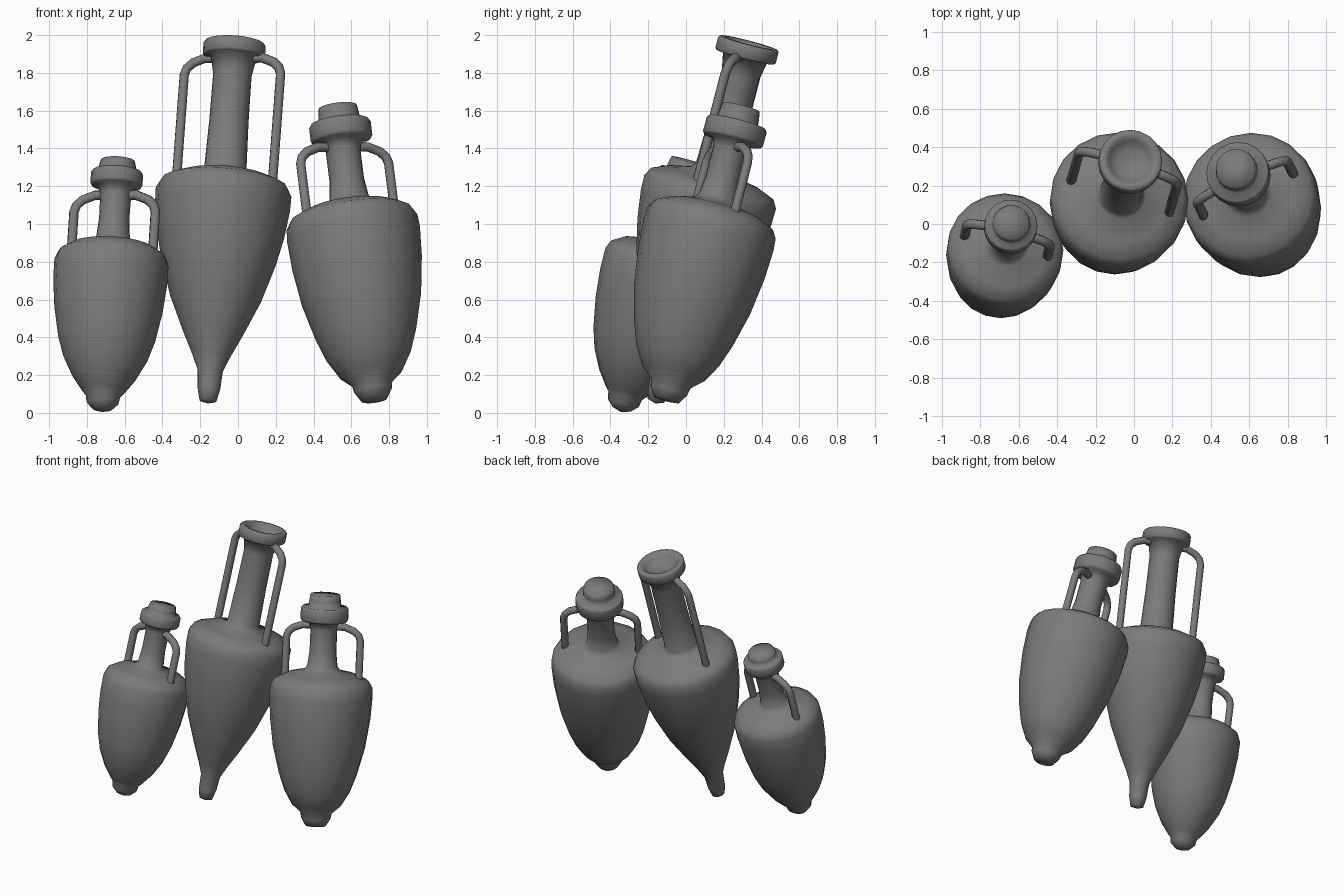
import bpy, bmesh, math
from mathutils import Vector, Matrix

cube = bpy.data.objects.get("Cube")
if cube:
    bpy.data.objects.remove(cube)

SIDES = 20

clay = bpy.data.materials.new("grey_clay")
clay.use_nodes = True
GREY = (0.2, 0.2, 0.2, 1)
clay.diffuse_color = GREY
clay.node_tree.nodes["Principled BSDF"].inputs["Base Color"].default_value = GREY


def placement(base, top):
    """Frame standing at base with local z leaning towards top."""
    lean = Vector((0, 0, 1)).rotation_difference(Vector(top) - Vector(base))
    return Matrix.Translation(base) @ lean.to_matrix().to_4x4()


def lathe(name, profile, frame):
    """Turn a (radius, height) profile around the local z axis."""
    bm = bmesh.new()
    verts = [bm.verts.new((r, 0, h)) for r, h in profile]
    edges = [bm.edges.new(pair) for pair in zip(verts, verts[1:])]
    bmesh.ops.spin(bm, geom=verts + edges, axis=(0, 0, 1), cent=(0, 0, 0),
                   angle=2 * math.pi, steps=SIDES, use_merge=True)
    bmesh.ops.remove_doubles(bm, verts=bm.verts, dist=0.0005)
    bmesh.ops.recalc_face_normals(bm, faces=bm.faces)
    for f in bm.faces:
        f.smooth = True
    mesh = bpy.data.meshes.new(name)
    bm.to_mesh(mesh)
    bm.free()
    mesh.materials.append(clay)
    obj = bpy.data.objects.new(name, mesh)
    obj.matrix_world = frame
    bpy.context.collection.objects.link(obj)


def handle(name, frame, angle, reach, foot, top, neck):
    """Bent tube rising from the shoulder and turning in to the neck."""
    path = [(reach, foot), (reach, top - 0.09), (reach - 0.012, top - 0.055),
            (reach - 0.045, top - 0.025), (reach - 0.11, top), (neck, top)]
    curve = bpy.data.curves.new(name, "CURVE")
    curve.dimensions = "3D"
    curve.bevel_depth = 0.026
    curve.bevel_resolution = 2
    curve.use_fill_caps = True
    line = curve.splines.new("POLY")
    line.points.add(len(path) - 1)
    for p, (x, z) in zip(line.points, path):
        p.co = (x, 0, z, 1)
    line.use_smooth = True
    curve.materials.append(clay)
    obj = bpy.data.objects.new(name, curve)
    obj.matrix_world = frame @ Matrix.Rotation(math.radians(angle), 4, "Z")
    bpy.context.collection.objects.link(obj)


def jar(name, base, top, profile, angle, reach, foot, handle_top, neck):
    frame = placement(base, top)
    lathe(name + "_body", profile, frame)
    handle(name + "_left_handle", frame, angle, reach, foot, handle_top, neck)
    handle(name + "_right_handle", frame, angle + 180, reach, foot, handle_top, neck)


# Small stoppered jar
jar("small_jar", (-0.72, -0.345, 0.005), (-0.635, 0.015, 1.35),
    [(0, 0), (0.05, 0.015), (0.085, 0.05), (0.092, 0.09), (0.115, 0.115),
     (0.17, 0.19), (0.222, 0.29), (0.257, 0.4), (0.287, 0.56), (0.302, 0.71),
     (0.303, 0.82), (0.285, 0.865), (0.22, 0.905), (0.12, 0.925), (0.09, 0.95),
     (0.08, 1.06), (0.082, 1.19), (0.095, 1.235), (0.132, 1.24), (0.138, 1.25),
     (0.138, 1.31), (0.13, 1.32), (0.102, 1.32), (0.098, 1.35), (0.09, 1.38),
     (0, 1.385)],
    -14, 0.222, 0.85, 1.19, 0.06)

# Tall open jar with a dished mouth
jar("tall_jar", (-0.16, -0.163, 0.05), (-0.017, 0.333, 1.96),
    [(0, 0), (0.045, 0.015), (0.06, 0.08), (0.067, 0.18), (0.1, 0.26),
     (0.157, 0.38), (0.24, 0.57), (0.305, 0.78), (0.338, 0.93), (0.358, 1.08),
     (0.36, 1.16), (0.335, 1.205), (0.25, 1.24), (0.13, 1.265), (0.112, 1.29),
     (0.104, 1.55), (0.102, 1.8), (0.12, 1.895), (0.157, 1.9), (0.165, 1.91),
     (0.165, 1.968), (0.157, 1.978), (0.127, 1.978), (0.11, 1.95),
     (0.07, 1.925), (0, 1.915)],
    -18, 0.268, 1.18, 1.895, 0.08)

# Wide stoppered jar
jar("wide_jar", (0.722, -0.105, 0.06), (0.525, 0.297, 1.64),
    [(0, 0), (0.07, 0.01), (0.1, 0.06), (0.108, 0.1), (0.17, 0.155),
     (0.225, 0.25), (0.268, 0.37), (0.317, 0.56), (0.345, 0.76), (0.354, 0.92),
     (0.349, 0.985), (0.325, 1.025), (0.24, 1.065), (0.13, 1.09), (0.105, 1.12),
     (0.092, 1.22), (0.092, 1.38), (0.108, 1.43), (0.156, 1.435),
     (0.164, 1.448), (0.164, 1.522), (0.156, 1.535), (0.112, 1.535),
     (0.108, 1.58), (0.102, 1.62), (0, 1.625)],
    25, 0.257, 1.0, 1.4, 0.07)
